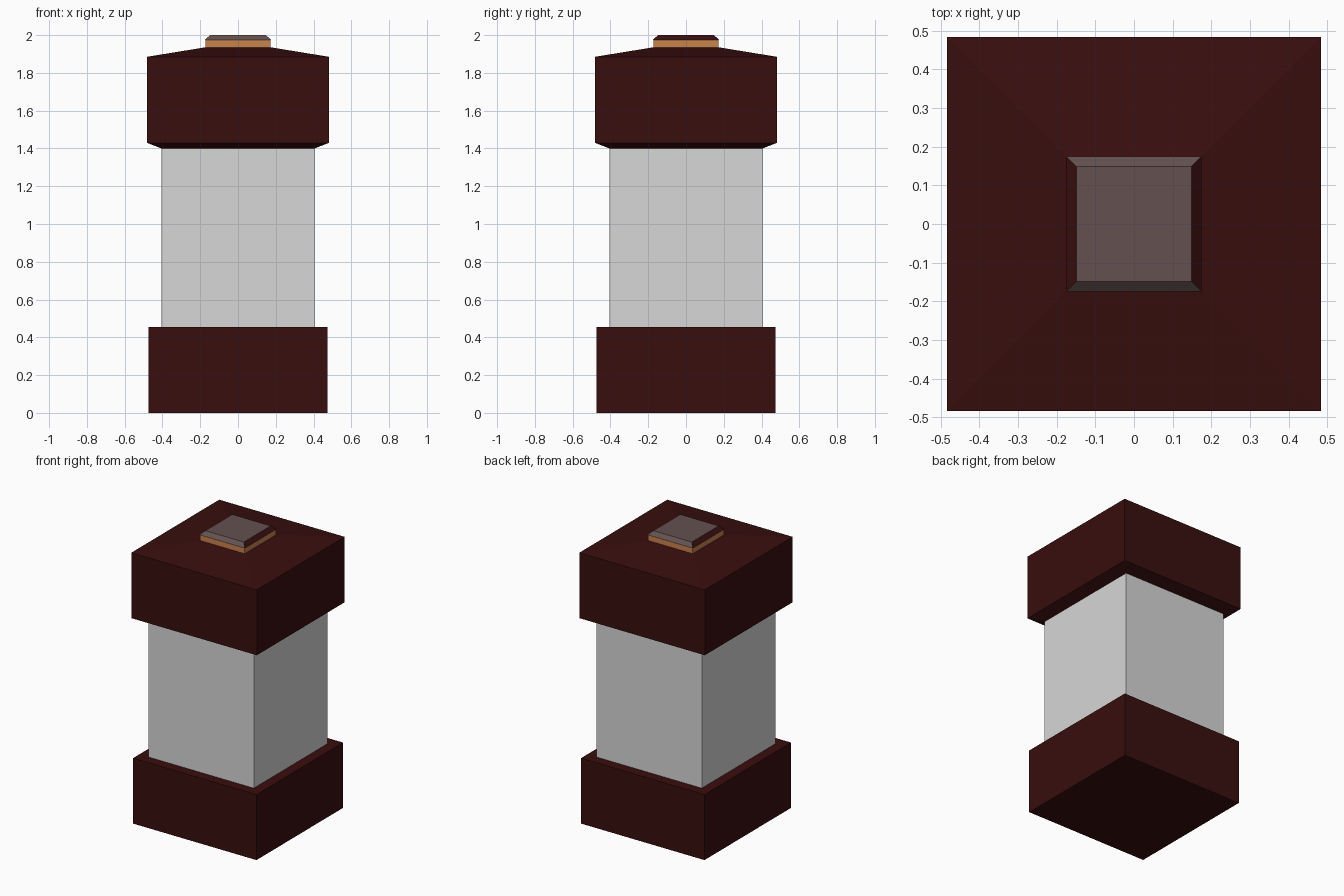
import bpy, bmesh

if "Cube" in bpy.data.objects:
    bpy.data.objects.remove(bpy.data.objects["Cube"])


def material(name, rgb):
    m = bpy.data.materials.new(name)
    m.diffuse_color = (*rgb, 1.0)
    m.use_nodes = True
    m.node_tree.nodes["Principled BSDF"].inputs["Base Color"].default_value = m.diffuse_color
    return m


DARK_RED = material("dark red", (0.041, 0.0044, 0.0044))
PALE_GREY = material("pale grey", (0.68, 0.68, 0.68))
ORANGE = material("orange brown", (0.58, 0.225, 0.07))
GREY = material("warm grey", (0.125, 0.083, 0.08))


def square_stack(name, levels, mats, rule=None):
    """Closed square-section solid through (half width, z) levels."""
    bm = bmesh.new()
    rings = [[bm.verts.new((sx * w, sy * w, z))
              for sx, sy in ((-1, -1), (1, -1), (1, 1), (-1, 1))]
             for w, z in levels]
    for a, b in zip(rings, rings[1:]):
        for i in range(4):
            j = (i + 1) % 4
            bm.faces.new((a[i], a[j], b[j], b[i]))
    bm.faces.new(rings[0][::-1])
    bm.faces.new(rings[-1])
    bm.normal_update()
    if rule:
        for f in bm.faces:
            f.material_index = rule(f)
    me = bpy.data.meshes.new(name)
    bm.to_mesh(me)
    bm.free()
    for m in mats:
        me.materials.append(m)
    ob = bpy.data.objects.new(name, me)
    bpy.context.collection.objects.link(ob)
    return ob


# Base block and pale centre section
square_stack("base", [(0.475, 0), (0.475, 0.455)], [DARK_RED])
square_stack("body", [(0.405, 0.455), (0.405, 1.40)], [PALE_GREY])

# Cap with chamfered underside and shallow pyramid roof
square_stack("cap", [(0.405, 1.40), (0.483, 1.43), (0.483, 1.885), (0.175, 1.935)],
             [DARK_RED])

# Orange terminal band
square_stack("terminal_band", [(0.173, 1.93), (0.173, 1.975)], [ORANGE])

# Bevelled terminal top: grey top and front/back bevels, dark red side bevels
square_stack("terminal_top", [(0.175, 1.975), (0.148, 2.0)], [GREY, DARK_RED],
             lambda f: 1 if abs(f.normal.x) > 0.3 else 0)
